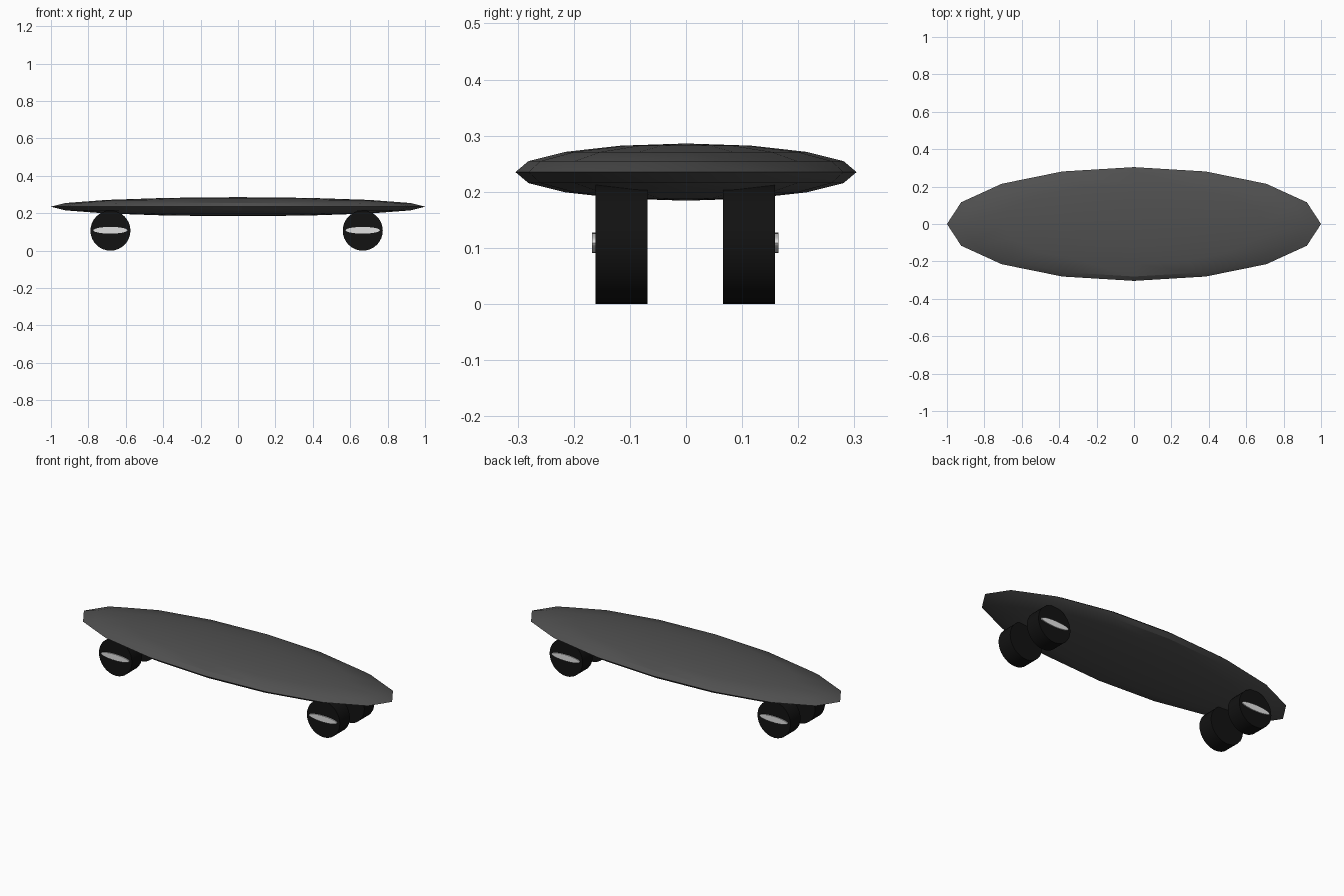
import bpy
import math

cube = bpy.data.objects.get("Cube")
if cube:
    bpy.data.objects.remove(cube, do_unlink=True)


def make_material(name, value):
    mat = bpy.data.materials.new(name)
    mat.use_nodes = True
    colour = (value, value, value, 1)
    mat.diffuse_color = colour
    mat.node_tree.nodes["Principled BSDF"].inputs["Base Color"].default_value = colour
    return mat


deck_grey = make_material("dark grey deck", 0.08)
wheel_black = make_material("black rubber", 0.006)
hub_grey = make_material("light grey metal", 0.75)


def finish(name, mat, scale, angle):
    """Name, scale, colour and smooth the active primitive."""
    obj = bpy.context.object
    obj.name = name
    obj.scale = scale
    bpy.ops.object.transform_apply(location=False, rotation=True, scale=True)
    obj.data.materials.append(mat)
    bpy.ops.object.shade_smooth_by_angle(angle=math.radians(angle))


def cylinder_y(name, mat, centre, half_x, half_z, depth):
    """Elliptical cylinder lying along y."""
    bpy.ops.mesh.primitive_cylinder_add(vertices=32, radius=1, depth=1, location=centre)
    bpy.context.object.rotation_euler = (math.pi / 2, 0, 0)
    finish(name, mat, (half_x, half_z, depth), 50)


# Deck: a flattened low-poly ellipsoid
bpy.ops.mesh.primitive_uv_sphere_add(segments=16, ring_count=8, radius=1,
                                     location=(0, 0, 0.235))
finish("deck", deck_grey, (1, 0.304, 0.051), 26)

# Wheels with flat oval hub caps on their outer faces
for end, x in (("right", -0.682), ("left", 0.667)):
    for side, sign in (("front", -1), ("back", 1)):
        y = sign * 0.1135 - 0.0015
        cylinder_y(f"{side}_{end}_wheel", wheel_black, (x, y, 0.107),
                   0.107, 0.107, 0.093)
        cylinder_y(f"{side}_{end}_hub", hub_grey, (x, y + sign * 0.0435, 0.109),
                   0.091, 0.018, 0.018)
